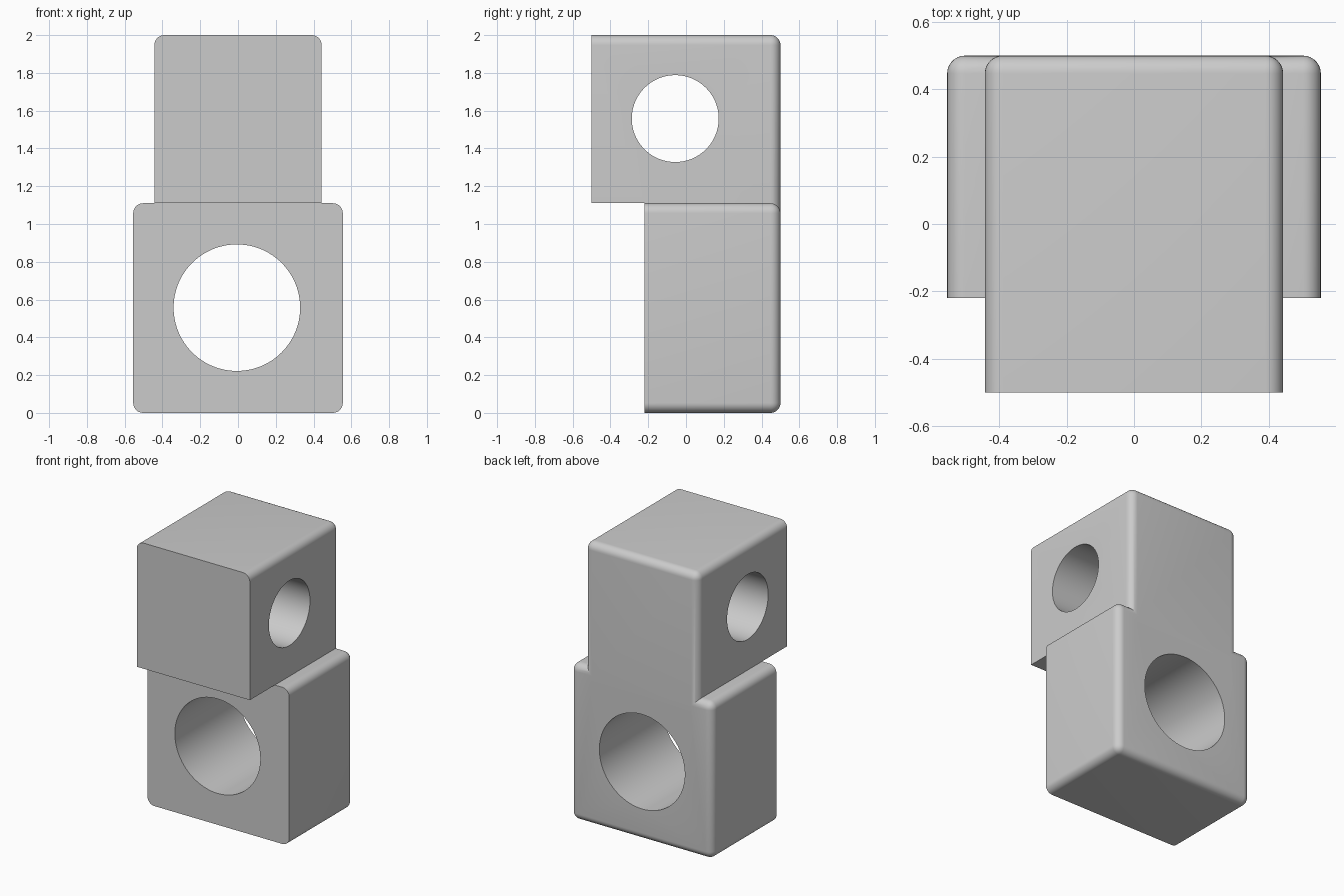
import bpy
import bmesh
import math
from mathutils import Matrix, Vector

cube = bpy.data.objects.get("Cube")
if cube:
    bpy.data.objects.remove(cube)

RADIUS = 0.053

grey = bpy.data.materials.new("mid grey")
grey.use_nodes = True
colour = (0.6, 0.6, 0.6, 1)
grey.diffuse_color = colour
grey.node_tree.nodes["Principled BSDF"].inputs["Base Color"].default_value = colour


def add_object(name, bm):
    mesh = bpy.data.meshes.new(name)
    bm.to_mesh(mesh)
    bm.free()
    mesh.materials.append(grey)
    obj = bpy.data.objects.new(name, mesh)
    bpy.context.collection.objects.link(obj)
    return obj


def block(name, low, high, is_sharp=None):
    """Box between two corners, rounding every edge that is_sharp rejects."""
    low, high = Vector(low), Vector(high)
    bm = bmesh.new()
    bmesh.ops.create_cube(bm, size=1)
    for v in bm.verts:
        v.co = [(a + b) / 2 + c * (b - a) for a, b, c in zip(low, high, v.co)]
    if is_sharp:
        edges = [e for e in bm.edges if not is_sharp(*(v.co for v in e.verts))]
        bmesh.ops.bevel(bm, geom=edges, offset=RADIUS, segments=8,
                        profile=0.5, affect='EDGES', clamp_overlap=True)
    return add_object(name, bm)


def rod(name, centre, radius, axis):
    bm = bmesh.new()
    turn = Matrix.Rotation(math.pi / 2, 4, axis)
    bmesh.ops.create_cone(bm, cap_ends=True, segments=96, radius1=radius,
                          radius2=radius, depth=3,
                          matrix=Matrix.Translation(centre) @ turn)
    return add_object(name, bm)


def combine(obj, other, operation):
    mod = obj.modifiers.new(operation.title(), 'BOOLEAN')
    mod.operation, mod.object, mod.solver = operation, other, 'EXACT'
    bpy.context.view_layer.objects.active = obj
    bpy.ops.object.modifier_apply(modifier=mod.name)
    bpy.data.objects.remove(other)


# Lower block: only the front rim stays sharp
front = -0.22
body = block("stepped_block", (-0.555, front, 0), (0.555, 0.5, 1.11),
             lambda a, b: max(a.y, b.y) < front + 0.01)

# Upper block: its root sinks into the lower block, the overhang is cut flat
root = 1.0
upper = block("upper_block", (-0.443, -0.5, root), (0.443, 0.5, 2),
              lambda a, b: max(a.y, b.y) < -0.49 or max(a.z, b.z) < root + 0.01)
combine(upper, block("overhang_cutter", (-1, -1, 0.5), (1, -0.18, 1.11)), 'DIFFERENCE')
combine(body, upper, 'UNION')

# Through holes: front to back below, side to side above
combine(body, rod("lower_hole", (-0.006, 0, 0.557), 0.335, 'X'), 'DIFFERENCE')
combine(body, rod("upper_hole", (0, -0.057, 1.558), 0.23, 'Y'), 'DIFFERENCE')

bpy.ops.object.select_all(action='DESELECT')
body.select_set(True)
bpy.context.view_layer.objects.active = body
bpy.ops.object.shade_smooth_by_angle(angle=math.radians(30))
